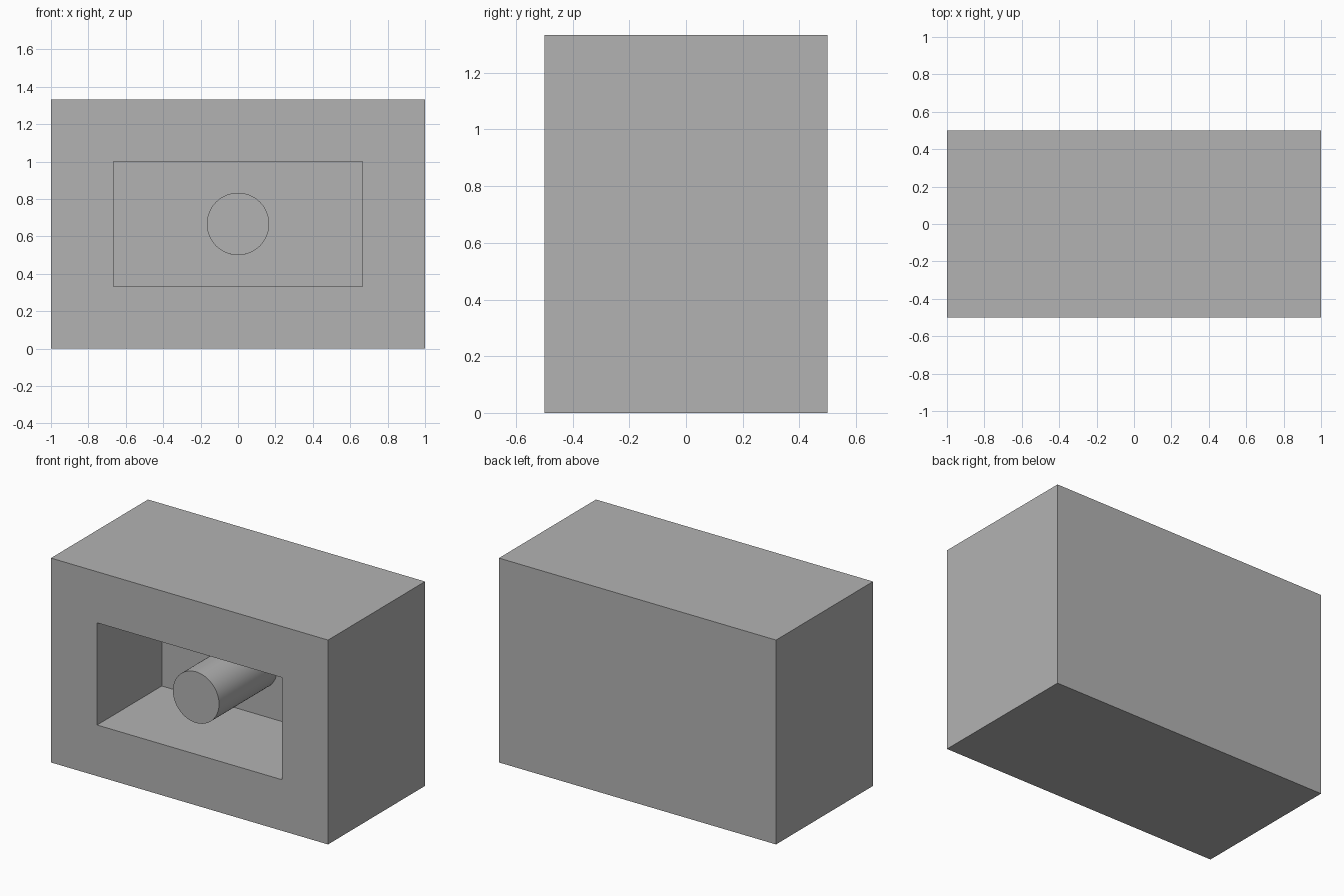
import bpy
import bmesh
import math
from mathutils import Matrix, Vector

default = bpy.data.objects.get("Cube")
if default:
    bpy.data.objects.remove(default, do_unlink=True)

WIDTH, DEPTH, HEIGHT = 2.0, 1.0, 4 / 3
WALL = 1 / 3            # rim around the opening
RECESS = 2 / 3          # depth of the opening
PEG_RADIUS, PEG_LENGTH = 1 / 6, 0.6
FLOOR_Y = -DEPTH / 2 + RECESS

# One plain grey
GREY = (0.45, 0.45, 0.45, 1)
grey = bpy.data.materials.new("plain_grey")
grey.use_nodes = True
grey.diffuse_color = GREY
grey.node_tree.nodes["Principled BSDF"].inputs["Base Color"].default_value = GREY


def finish(name, bm):
    """Turn a bmesh into a named grey object."""
    bmesh.ops.recalc_face_normals(bm, faces=bm.faces)
    mesh = bpy.data.meshes.new(name)
    bm.to_mesh(mesh)
    bm.free()
    mesh.materials.append(grey)
    obj = bpy.data.objects.new(name, mesh)
    bpy.context.collection.objects.link(obj)
    return obj


# Block with a rectangular recess in its front
bm = bmesh.new()
bmesh.ops.create_cube(bm, size=1)
bmesh.ops.scale(bm, vec=(WIDTH, DEPTH, HEIGHT), verts=bm.verts)
bmesh.ops.translate(bm, vec=(0, 0, HEIGHT / 2), verts=bm.verts)
bm.normal_update()
front = min(bm.faces, key=lambda f: f.calc_center_median().y)
bmesh.ops.inset_region(bm, faces=[front], thickness=WALL, use_even_offset=True)
pocket = bmesh.ops.extrude_discrete_faces(bm, faces=[front])["faces"][0]
bmesh.ops.translate(bm, vec=(0, RECESS, 0), verts=pocket.verts)
finish("recessed_block", bm)

# Round peg standing out from the back of the recess
bm = bmesh.new()
place = Matrix.Translation(Vector((0, FLOOR_Y - PEG_LENGTH / 2, HEIGHT / 2)))
bmesh.ops.create_cone(bm, cap_ends=True, segments=64, radius1=PEG_RADIUS,
                      radius2=PEG_RADIUS, depth=PEG_LENGTH,
                      matrix=place @ Matrix.Rotation(math.pi / 2, 4, "X"))
peg = finish("round_peg", bm)
bpy.ops.object.select_all(action="DESELECT")
peg.select_set(True)
bpy.context.view_layer.objects.active = peg
bpy.ops.object.shade_smooth_by_angle(angle=math.radians(30))
